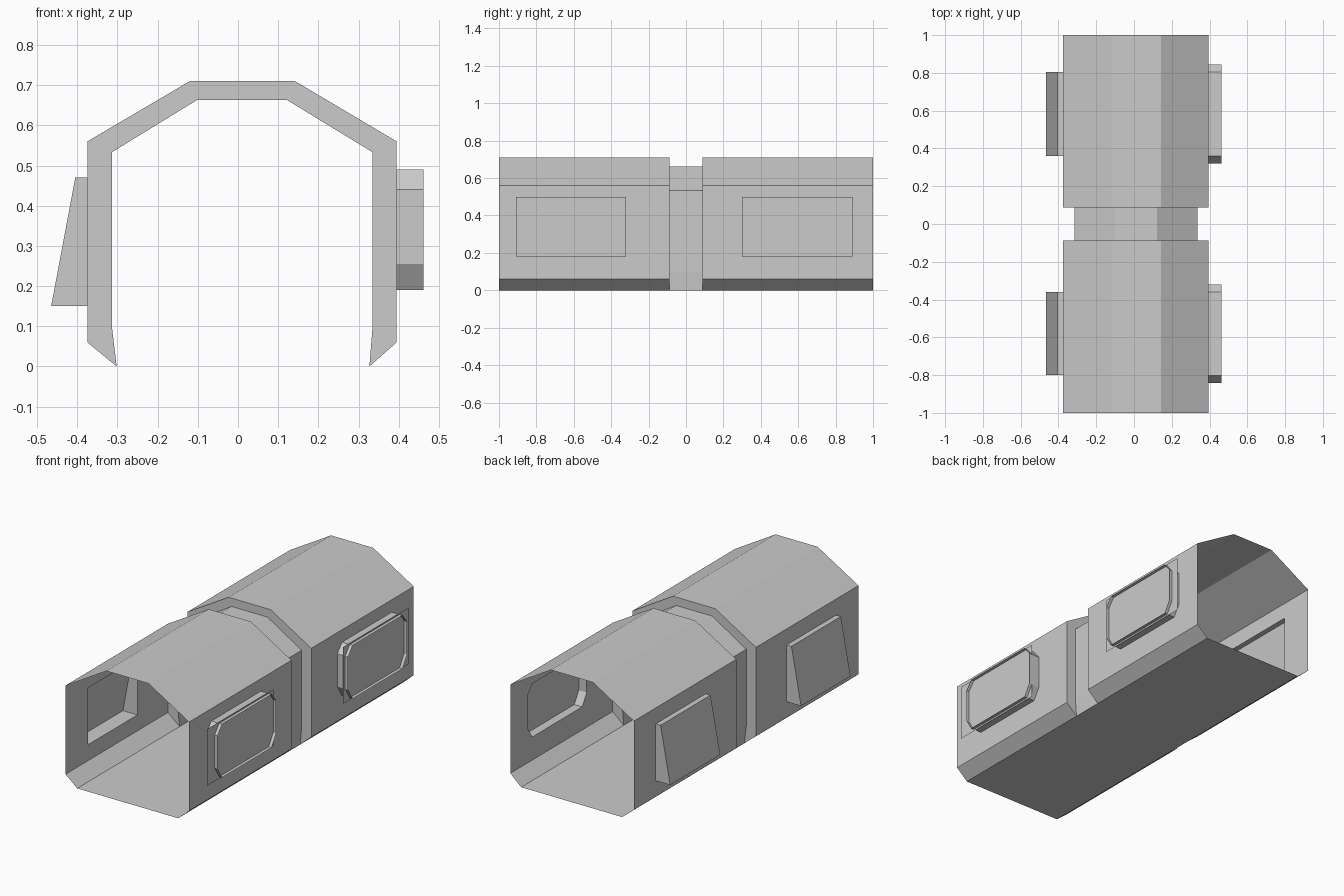
import bpy, bmesh

if "Cube" in bpy.data.objects:
    bpy.data.objects.remove(bpy.data.objects["Cube"])

OUTER = [(-.302, 0), (-.375, .06), (-.375, .56), (-.12, .71),
         (.142, .71), (.395, .56), (.395, .06), (.327, 0)]
INNER = [(-.302, 0), (-.314, .10), (-.314, .533), (-.102, .663),
         (.122, .663), (.335, .533), (.335, .10), (.327, 0)]
GAP = .088      # half length of the narrow neck
WALL_L, WALL_R = 1, 5   # profile segments that carry windows


def finish(bm, name):
    bmesh.ops.remove_doubles(bm, verts=bm.verts, dist=1e-5)
    bmesh.ops.recalc_face_normals(bm, faces=bm.faces)
    me = bpy.data.meshes.new(name)
    bm.to_mesh(me)
    bm.free()
    ob = bpy.data.objects.new(name, me)
    bpy.context.collection.objects.link(ob)
    return ob


def face(bm, pts):
    return bm.faces.new([bm.verts.new(p) for p in pts])


def strip(bm, a, ya, b, yb, skip=()):
    """Join two open profiles lying at ya and yb."""
    for i in range(len(a) - 1):
        if i not in skip:
            face(bm, [(a[i][0], ya, a[i][1]), (a[i+1][0], ya, a[i+1][1]),
                      (b[i+1][0], yb, b[i+1][1]), (b[i][0], yb, b[i][1])])


def holed_wall(bm, x, y0, y1, hole):
    """Flat side wall with a window opening; hole is a list of (y, z)."""
    edges = []
    for loop in ([(y0, .06), (y1, .06), (y1, .56), (y0, .56)], hole):
        vs = [bm.verts.new((x, y, z)) for y, z in loop]
        edges += [bm.edges.new((vs[i - 1], vs[i])) for i in range(len(vs))]
    bmesh.ops.triangle_fill(bm, use_beauty=True, use_dissolve=False,
                            edges=edges, normal=(1, 0, 0))


def octagon(y0, y1):
    return [(y0 + .04, .19), (y1 - .04, .19), (y1, .255), (y1, .44),
            (y1 - .04, .49), (y0 + .04, .49), (y0, .44), (y0, .255)]


# y range of shell, left bay, right window frame and right pane, per section
SECTIONS = [("front", (-1, -GAP), (-.80, -.36), (-.842, -.32), (-.91, -.32)),
            ("back", (GAP, 1), (.36, .805), (.32, .845), (.30, .89))]

for label, (s0, s1), (b0, b1), (f0, f1), (p0, p1) in SECTIONS:
    # outer shell with two window openings
    frame = octagon(f0, f1)
    bm = bmesh.new()
    strip(bm, OUTER, s0, OUTER, s1, skip=(WALL_L, WALL_R))
    holed_wall(bm, -.375, s0, s1, [(b0, .15), (b1, .15), (b1, .47), (b0, .47)])
    holed_wall(bm, .395, s0, s1, frame)
    finish(bm, label + "_shell")

    # left sloped bay, open towards the inside
    bm = bmesh.new()
    bay = [(-.375, .15), (-.465, .15), (-.405, .47), (-.375, .47)]
    strip(bm, bay, b0, bay, b1)
    for y in (b0, b1):
        face(bm, [(x, y, z) for x, z in bay])
    finish(bm, label + "_left_bay")

    # right eight-sided window frame, an open tube
    bm = bmesh.new()
    for i in range(8):
        (ya, za), (yb, zb) = frame[i - 1], frame[i]
        face(bm, [(.395, ya, za), (.395, yb, zb), (.462, yb, zb), (.462, ya, za)])
    finish(bm, label + "_right_window_frame")

    # flat pane set inside the frame
    bm = bmesh.new()
    face(bm, [(.444, p0, .18), (.444, p1, .18), (.444, p1, .498), (.444, p0, .498)])
    finish(bm, label + "_right_pane")

# narrow neck with the steps up to both shells
bm = bmesh.new()
strip(bm, INNER, -GAP, INNER, GAP)
strip(bm, OUTER, -GAP, INNER, -GAP)
strip(bm, INNER, GAP, OUTER, GAP)
finish(bm, "neck")

# floor along the full length
bm = bmesh.new()
face(bm, [(-.302, -1, 0), (.327, -1, 0), (.327, 1, 0), (-.302, 1, 0)])
finish(bm, "floor")
